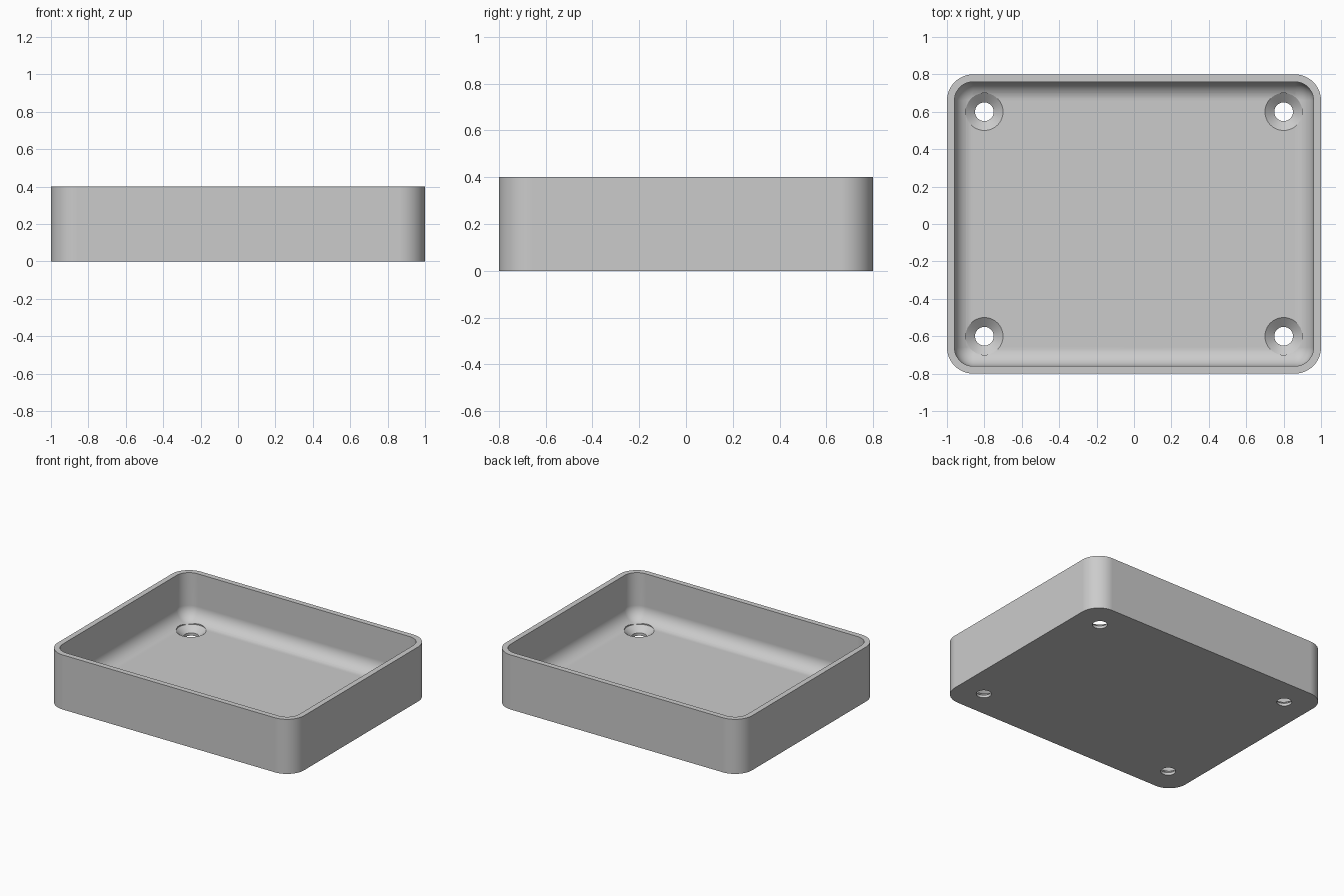
import bpy, bmesh
from math import sin, cos, pi

WIDTH, DEPTH, HEIGHT = 2.0, 1.6, 0.4
WALL, FLOOR = 0.04, 0.06
CORNER, FILLET = 0.14, 0.10
SEG = 12

cube = bpy.data.objects.get("Cube")
if cube:
    bpy.data.objects.remove(cube, do_unlink=True)

grey = bpy.data.materials.new("plain grey")
grey.use_nodes = True
colour = (0.6, 0.6, 0.6, 1)
grey.diffuse_color = colour
grey.node_tree.nodes["Principled BSDF"].inputs["Base Color"].default_value = colour


def make_object(name, bm):
    bmesh.ops.remove_doubles(bm, verts=bm.verts, dist=1e-5)
    bmesh.ops.recalc_face_normals(bm, faces=bm.faces)
    mesh = bpy.data.meshes.new(name)
    bm.to_mesh(mesh)
    bm.free()
    mesh.materials.append(grey)
    obj = bpy.data.objects.new(name, mesh)
    bpy.context.collection.objects.link(obj)
    return obj


def loft(bm, rings):
    """Bridge closed point rings in order and cap both ends."""
    loops = [[bm.verts.new(p) for p in ring] for ring in rings]
    for a, b in zip(loops, loops[1:]):
        n = len(a)
        for i in range(n):
            j = (i + 1) % n
            bm.faces.new((a[i], a[j], b[j], b[i]))
    bm.faces.new(loops[0])
    bm.faces.new(loops[-1])


def rounded_ring(inset, z):
    """Rounded rectangle, inset from the outer outline."""
    r = max(CORNER - inset, 0)
    cx, cy = WIDTH / 2 - inset - r, DEPTH / 2 - inset - r
    points = []
    for k, (sx, sy) in enumerate([(1, 1), (-1, 1), (-1, -1), (1, -1)]):
        for i in range(SEG + 1):
            t = (k + i / SEG) * pi / 2
            points.append((sx * cx + r * cos(t), sy * cy + r * sin(t), z))
    return points


def circle(x, y, r, z, n=48):
    return [(x + r * cos(2 * pi * i / n), y + r * sin(2 * pi * i / n), z)
            for i in range(n)]


# Tray shell: outer wall, rim, inner wall, floor fillet
rings = [rounded_ring(0, 0), rounded_ring(0, HEIGHT), rounded_ring(WALL, HEIGHT)]
for i in range(SEG + 1):
    t = i / SEG * pi / 2
    rings.append(rounded_ring(WALL + FILLET * (1 - cos(t)),
                              FLOOR + FILLET * (1 - sin(t))))
bm = bmesh.new()
loft(bm, rings)
tray = make_object("tray", bm)

# Countersunk screw holes in the four corners
bm = bmesh.new()
for x in (-0.8, 0.8):
    for y in (-0.6, 0.6):
        profile = [(0.05, -0.1), (0.05, 0.02), (0.1, FLOOR), (0.1, 0.2)]
        loft(bm, [circle(x, y, r, z) for r, z in profile])
cutter = make_object("screw_hole_cutter", bm)
cutter.hide_render = True

bpy.ops.object.select_all(action='DESELECT')
tray.select_set(True)
bpy.context.view_layer.objects.active = tray
cut = tray.modifiers.new("screw_holes", 'BOOLEAN')
cut.operation = 'DIFFERENCE'
cut.solver = 'EXACT'
cut.object = cutter
bpy.ops.object.modifier_apply(modifier=cut.name)
bpy.data.objects.remove(cutter, do_unlink=True)

# Smooth corners and fillet, flat large faces
bpy.ops.object.shade_smooth_by_angle(angle=pi / 6)
normals = tray.modifiers.new("flat_panels", 'WEIGHTED_NORMAL')
normals.keep_sharp = True
